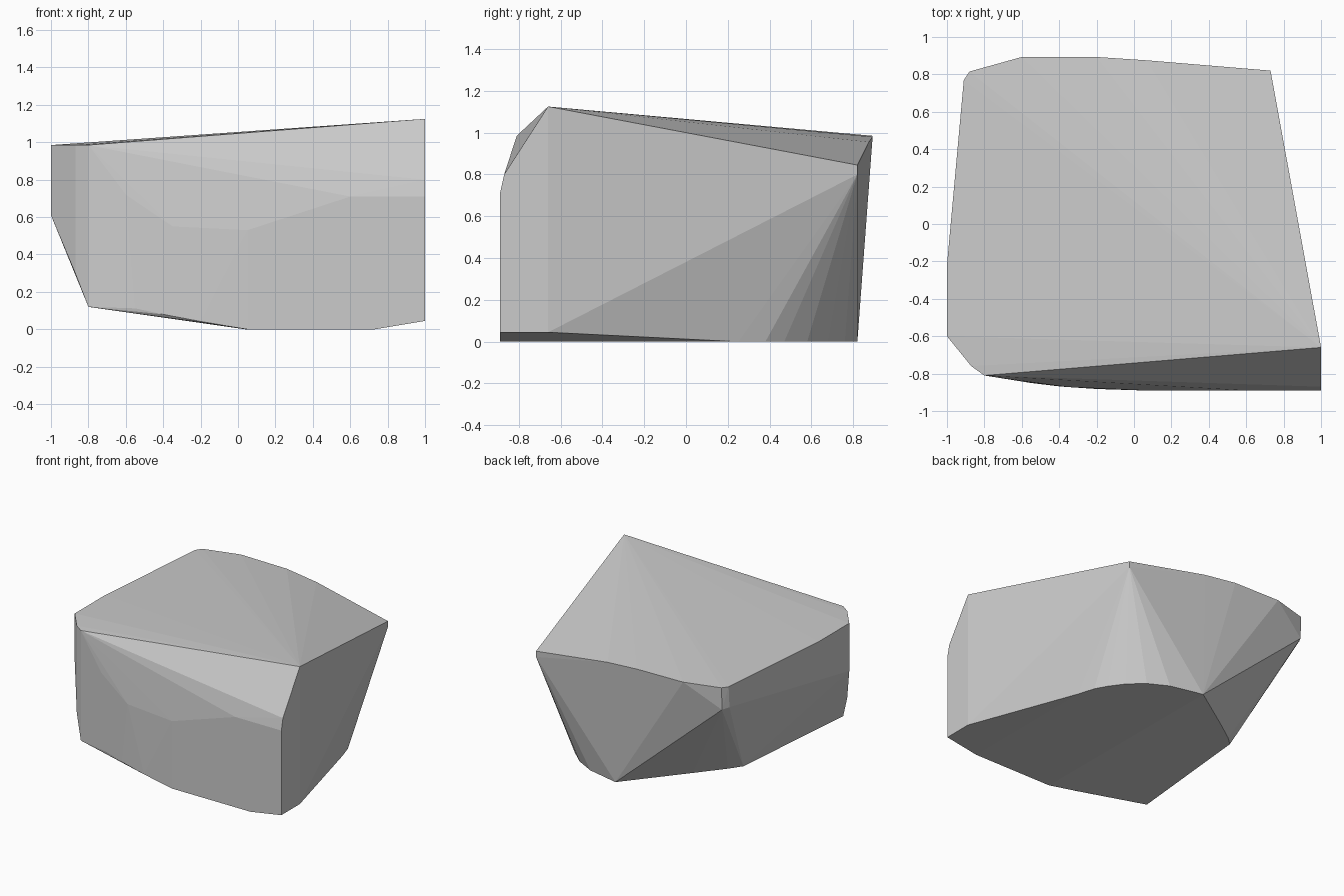
import bpy, bmesh

if "Cube" in bpy.data.objects:
    bpy.data.objects.remove(bpy.data.objects["Cube"])


def at_height(z, outline):
    """Lift a plan outline to one height."""
    return [(x, y, z) for x, y in outline]


def sloped(outline):
    """Place plan points on the rising left part of the underside."""
    return [(x, y, 0.12 * (0.05 - x) / 0.85) for x, y in outline]


def at_side(x, profile):
    """Place a y-z profile at one x."""
    return [(x, y, z) for y, z in profile]


# Flat base with a rounded back right corner
points = at_height(0, [(0.05, -0.89), (0.73, -0.89), (0.73, 0.25), (0.69, 0.38),
                       (0.64, 0.47), (0.56, 0.58), (0.45, 0.68), (0.3, 0.76), (0.04, 0.82)])
# Rising underside on the left
points += sloped([(-0.4, 0.49), (-0.6, 0.335), (-0.68, 0.26), (-0.8, -0.81)])
# Flat right side
points += at_side(1, [(-0.66, 0.045), (-0.89, 0.045), (-0.89, 0.71), (-0.87, 0.8), (-0.66, 1.125)])
# Upper rim, left and back
points += at_height(0.985, [(-0.8, -0.81), (-0.87, -0.76), (-1, -0.6), (-1, -0.22),
                            (-0.91, 0.77), (-0.88, 0.815), (-0.6, 0.893)])
points += [(-0.2, 0.893, 0.98), (0.07, 0.875, 0.955)]
# Short upright edges at the back corners
points += [(0.73, 0.82, 0.845), (0.73, 0.82, 0.8), (-0.88, 0.81, 0.81), (-0.91, 0.76, 0.82)]
# Left front corner
points += [(-1, -0.6, 0.61), (-0.87, -0.76, 0.3)]
# Bulging front: lower edge and upper shoulder
points += [(-0.55, -0.85, 0.112), (-0.4, -0.868, 0.08), (-0.2, -0.882, 0.042)]
points += [(0.05, -0.89, 0.53), (0.6, -0.89, 0.71), (-0.35, -0.872, 0.55), (-0.6, -0.842, 0.72)]

# Faceted block: the skin stretched over the points
bm = bmesh.new()
for p in points:
    bm.verts.new(p)
hull = bmesh.ops.convex_hull(bm, input=bm.verts)
inside = {g for g in hull["geom_interior"] + hull["geom_unused"] if isinstance(g, bmesh.types.BMVert)}
bmesh.ops.delete(bm, geom=list(inside), context="VERTS")
bmesh.ops.recalc_face_normals(bm, faces=bm.faces)

mesh = bpy.data.meshes.new("faceted_block")
bm.to_mesh(mesh)
bm.free()
block = bpy.data.objects.new("faceted_block", mesh)
bpy.context.collection.objects.link(block)
